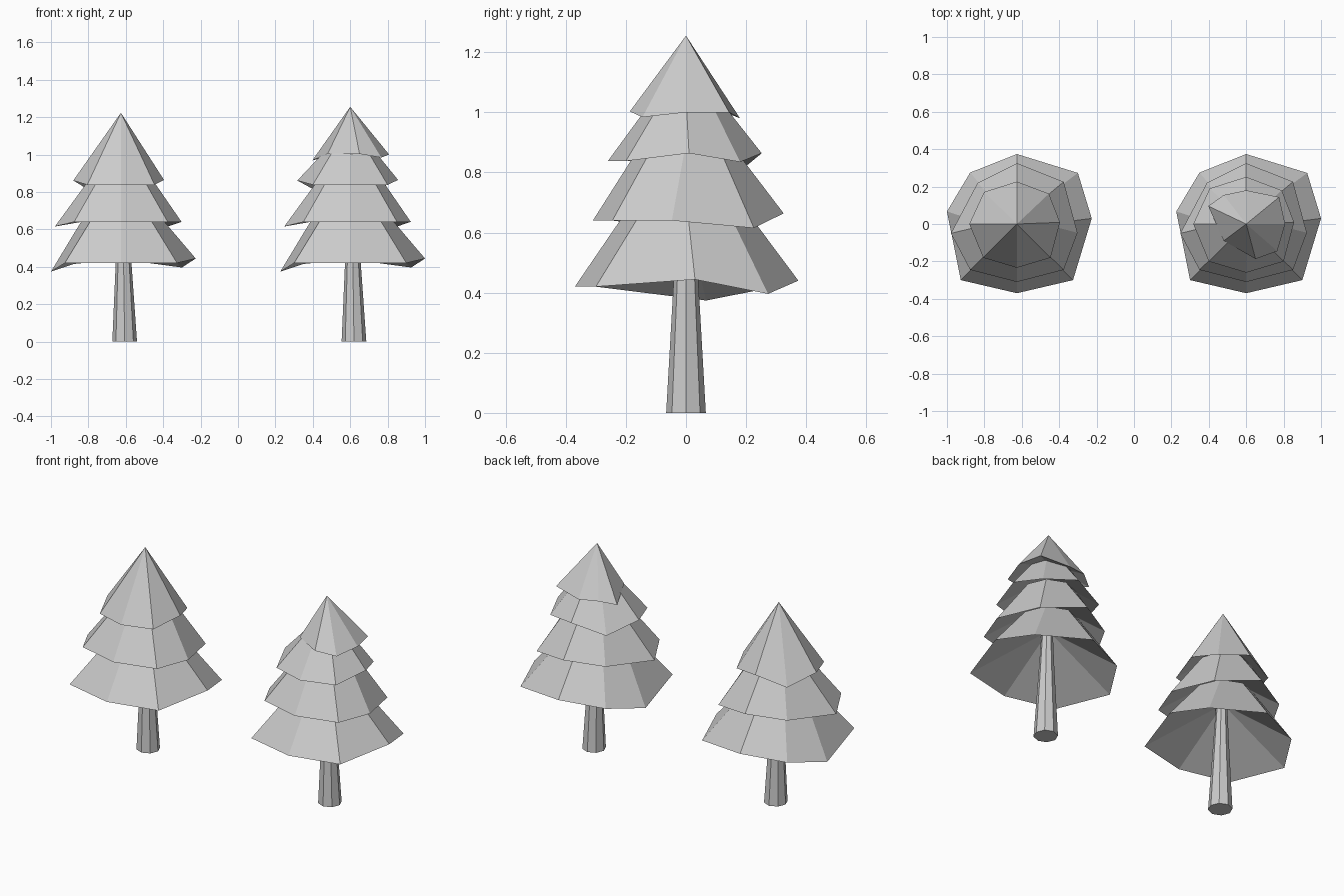
import bpy, bmesh, math

if "Cube" in bpy.data.objects:
    bpy.data.objects.remove(bpy.data.objects["Cube"])

# Uneven eight-point skirt rims, anticlockwise from the front, relative to the tree axis
RIM_1 = [(0, -.37, .42), (.3, -.3, .42), (.4, .03, .444), (.326, .273, .396),
         (0, .374, .44), (-.25, .275, .415), (-.374, .067, .374), (-.3, -.3, .42)]
RIM_2 = [(0, -.31, .64), (.25, -.245, .64), (.324, -.047, .64), (.25, .226, .615),
         (0, .325, .664), (-.21, .22, .64), (-.353, -.05, .615), (-.25, -.245, .64)]
RIM_3 = [(0, -.26, .838), (.2, -.2, .838), (.256, .01, .864), (.19, .18, .835),
         (0, .252, .864), (-.195, .19, .813), (-.283, .0, .861), (-.2, -.2, .838)]
RIM_4 = [(.05, -.187, 1.003), (.166, -.145, .984), (.208, 0, 1.0), (.176, .144, 1.0),
         (0, .18, .98), (-.12, .155, .99), (-.203, .096, .968), (-.12, -.09, 1.005)]


def ring(r, z, x=0):
    return [(x + r * math.cos(a), r * math.sin(a), z)
            for a in (math.radians(45 * i - 90) for i in range(8))]


def loft(name, loops, x, start=None, end=None):
    """Skin eight-point loops; close each end with an apex point or a flat cap."""
    bm = bmesh.new()
    rows = [[bm.verts.new(p) for p in loop] for loop in loops]
    for a, b in zip(rows, rows[1:]):
        for i in range(8):
            j = (i + 1) % 8
            bm.faces.new((a[i], a[j], b[j], b[i]))
    for row, tip in ((rows[0], start), (rows[-1], end)):
        if tip is None:
            bm.faces.new(row)
        else:
            v = bm.verts.new((0, 0, tip))
            for i in range(8):
                bm.faces.new((row[i], row[(i + 1) % 8], v))
    bmesh.ops.recalc_face_normals(bm, faces=bm.faces)
    me = bpy.data.meshes.new(name)
    bm.to_mesh(me)
    bm.free()
    ob = bpy.data.objects.new(name, me)
    ob.location.x = x
    bpy.context.collection.objects.link(ob)


def tree(side, x, tall):
    # Tapered trunk, slightly off the crown axis
    loft(side + "_trunk", [ring(.066, 0, .02), ring(.041, .44, .014), ring(.03, .66, .01)], x)
    # Overlapping skirts with hollow undersides
    loft(side + "_lower_branches", [RIM_1, ring(.165, .72)], x, start=.66)
    loft(side + "_middle_branches", [RIM_2, ring(.145, .9)], x, start=.83)
    if tall:
        loft(side + "_upper_branches", [RIM_3, ring(.105, 1.05)], x, start=.99)
        loft(side + "_tree_top", [RIM_4], x, start=1.07, end=1.255)
    else:
        top = [(.9 * px, .9 * py, z) for px, py, z in RIM_3]
        loft(side + "_tree_top", [top], x, start=.98, end=1.223)


tree("left", -.626, False)
tree("right", .6, True)
